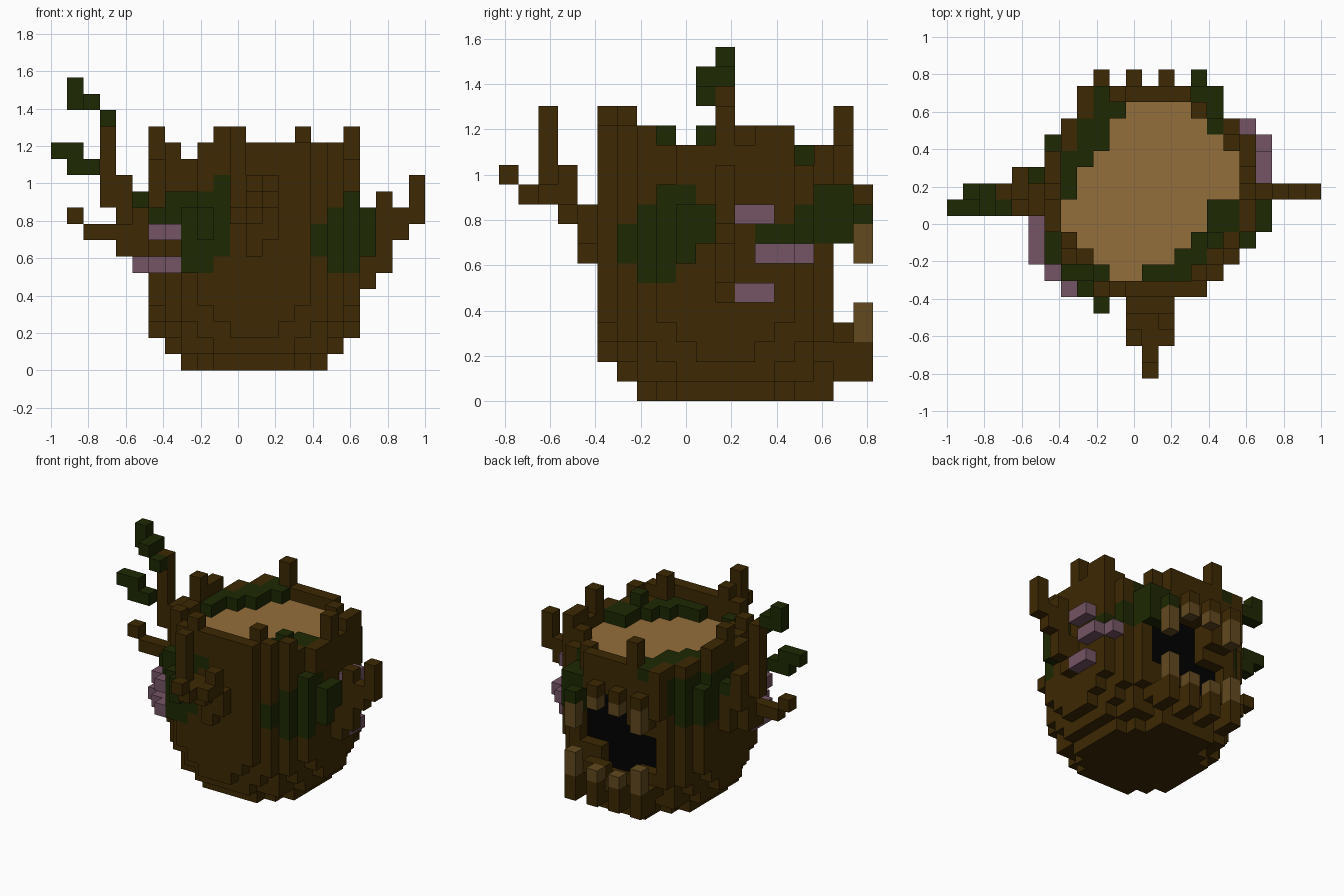
import bpy, bmesh

cube = bpy.data.objects.get("Cube")
if cube:
    bpy.data.objects.remove(cube, do_unlink=True)

U = 2 / 23                      # edge of one block
NX, NY = 23, 19                 # blocks across x and y

COLOURS = {
    "bark brown": (0.047, 0.022, 0.0008),
    "cut wood tan": (0.295, 0.158, 0.044),
    "moss green": (0.0122, 0.0215, 0.0008),
    "fungus mauve": (0.178, 0.09, 0.128),
    "tooth brown": (0.122, 0.067, 0.0135),
    "hollow black": (0.0004, 0.0004, 0.0004),
}
MATS = []
for name, rgb in COLOURS.items():
    m = bpy.data.materials.new(name)
    m.use_nodes = True
    m.diffuse_color = (*rgb, 1)
    m.node_tree.nodes["Principled BSDF"].inputs["Base Color"].default_value = (*rgb, 1)
    MATS.append(m)
BARK, TAN, MOSS, MAUVE, TOOTH, BLACK = range(6)

parts = {}


def box(part, i, j, k, mat=BARK):
    """Fill a block range; each axis is a number or an inclusive pair."""
    rng = [range(a[0], a[1] + 1) if isinstance(a, tuple) else (a,) for a in (i, j, k)]
    cells = parts.setdefault(part, {})
    for x in rng[0]:
        for y in rng[1]:
            for z in rng[2]:
                cells[x, y, z] = mat


def inside(c, ranges):
    return all(a <= v <= b for v, (a, b) in zip(c, ranges))


# Trunk: stacked discs that narrow at the foot
def disc(r2):
    return {(i, j) for i in range(NX) for j in range(NY)
            if (i - 12) ** 2 + (j - 11) ** 2 <= r2}


full = disc(46)
for k in range(12):
    for i, j in disc({0: 20, 1: 32, 2: 38, 3: 42}.get(k, 46)):
        box("trunk", i, j, k)
trunk = parts["trunk"]
box("trunk", (10, 14), 16, 0)
box("trunk", 8, 17, (9, 11))
box("trunk", 16, 17, (8, 10))

# Cut wood top: first and last block of each row
TOP = {16: (11, 14), 15: (10, 15), 14: (10, 16), 13: (9, 17), 12: (8, 17), 11: (8, 17),
       10: (7, 15), 9: (7, 15), 8: (8, 14), 7: (9, 13), 6: (10, 11)}
wood = {(i, j) for j, (a, b) in TOP.items() for i in range(a, b + 1)}
for i, j in wood:
    trunk[i, j, 11] = TAN

# Ragged rim: outer blocks stand higher than inner ones, some form spikes
SPIKES = {(6, 11), (10, 5), (10, 17), (15, 6), (18, 11), (11, 6)}
LOW = {(8, 16), (18, 9), (18, 10), (18, 12), (6, 9), (6, 10)}
# Notched columns end lower: position to top block and its colour
NOTCHES = {(18, 8): (10, MOSS), (15, 17): (10, MOSS), (16, 17): (10, MOSS),
           (16, 16): (10, MOSS), (16, 15): (11, MOSS), (17, 15): (11, BARK),
           (6, 14): (10, MOSS), (8, 6): (10, MOSS), (6, 8): (9, MOSS)}
rim_moss = {(9, 17), (9, 16), (10, 16), (8, 15), (9, 15), (8, 14), (9, 14),
            (7, 13), (8, 13), (7, 12), (7, 11), (16, 10), (17, 10), (16, 11), (16, 9),
            (17, 9), (15, 8), (16, 8), (14, 7), (15, 7), (12, 6), (13, 6), (14, 6), (9, 6)}
for i, j in (full | {(8, 17)}) - wood - set(NOTCHES):
    outer = any((i + a, j + b) not in full for a, b in ((1, 0), (-1, 0), (0, 1), (0, -1)))
    if (i, j) in SPIKES:
        top = 14
    else:
        top = 13 if outer and j < 15 and (i, j) not in LOW else 12
    box("rim", i, j, (12, top), MOSS if (i, j) in rim_moss else BARK)
box("rim", 16, 8, 13, MOSS)
for (i, j), (top, mat) in NOTCHES.items():
    for k in range(top + 1, 12):
        trunk.pop((i, j, k), None)
    trunk[i, j, top] = mat

# Moss patches on the sides of the trunk
PATCHES = [((8, 10), (4, 6), (7, 10)), ((8, 9), (4, 6), (6, 6)), ((6, 7), (5, 7), (9, 10)),
           ((10, 11), (5, 5), (11, 11)),
           ((17, 18), (7, 8), (6, 6)), ((16, 18), (6, 9), (7, 7)), ((16, 18), (6, 10), (8, 8)),
           ((17, 18), (7, 10), (9, 9)), ((17, 18), (8, 9), (10, 10)),
           ((14, 18), (13, 17), (8, 8)), ((14, 18), (15, 17), (9, 9)),
           ((15, 18), (16, 17), (10, 10)),
           ((6, 9), (11, 16), (9, 11)), ((6, 7), (12, 15), (8, 11))]
for c in trunk:
    if trunk[c] == BARK and any(inside(c, p) for p in PATCHES):
        trunk[c] = MOSS
box("moss_lumps", 19, 9, (7, 9), MOSS)
box("moss_lumps", 19, 10, (8, 9), MOSS)
box("moss_lumps", 9, 4, (8, 9), MOSS)
box("moss_lumps", 5, 12, 10, MOSS)
box("moss_lumps", 7, 6, (9, 10), MOSS)
box("moss_lumps", 6, 7, 9, MOSS)
box("moss_lumps", 8, 5, (6, 9), MOSS)

# Mouth hollow in the back, slanting down towards the right
MOUTH = [((9, 10), (4, 6)), ((11, 13), (3, 9)), ((14, 15), (5, 9))]
FRONT_GAPS = [((9, 15), (17, 17), (4, 7)), ((11, 14), (17, 17), (8, 9)),
              ((11, 12), (17, 17), (3, 3))]
for c in list(trunk):
    if any(inside(c, g) for g in FRONT_GAPS):
        del trunk[c]
    elif any(inside(c, (a, (16, 16), b)) for a, b in MOUTH):
        del trunk[c]
    elif any(inside(c, (a, (15, 15), b)) for a, b in MOUTH):
        trunk[c] = BLACK

# Lips and teeth
for i in (9, 11, 13, 15):
    side = i in (9, 15)
    box("lower_lip", i, (17, 18), (1, 2))
    box("lower_teeth", i, 18, (3, 4 if side else 3), TOOTH)
for i, low, high, mat in ((15, 7, 8, MOSS), (13, 9, 9, BARK), (11, 9, 9, BARK),
                          (9, 8, 9, BARK)):
    box("upper_teeth", i, 18, (low, high), TOOTH)
    box("upper_lip", i, 18, high + 1, mat)

# Shelf fungus on both sides
for c in ((5, (7, 9), 6), (6, (6, 7), 6), (7, (5, 6), 6), (6, (6, 7), 8), (7, (5, 6), 8)):
    box("right_fungus", *c, MAUVE)
for c in ((19, (12, 13), 9), (18, 14, 9), (19, (13, 14), 7), (18, (14, 15), 7),
          (19, (12, 13), 5)):
    box("left_fungus", *c, MAUVE)

# Right branch with leaves
for c in ((5, (10, 12), (7, 9)), (4, (10, 11), (7, 8)), (4, (11, 12), (9, 11)),
          (3, 11, (10, 15)), ((2, 3), 10, 8), (1, 10, 9)):
    box("right_branch", *c)
for c in ((3, 10, 15), (2, (10, 11), 16), (1, 11, (16, 17)), ((1, 2), 10, 12),
          ((0, 1), 10, 13)):
    box("right_leaves", *c, MOSS)

# Left branch
for c in ((19, 11, (5, 7)), (20, 11, (6, 10)), (21, 11, (8, 9)), (22, 11, (9, 11))):
    box("left_branch", *c)

# Front branch, stepping outwards and up
for c in ((12, 4, 7), ((12, 13), 4, 8), ((11, 13), 4, 9), (12, 3, 9), ((11, 13), 3, 10),
          (13, 3, 11), ((11, 13), 2, 10), (11, 2, (11, 14)), (12, 1, 10), (12, 0, 11)):
    box("front_branch", *c)

# Turn the block sets into meshes, keeping exposed faces only
occupied = {c for cells in parts.values() for c in cells}
SIDES = []
for axis in range(3):
    for s in (0, 1):
        quad = []
        for a, b in ((0, 0), (1, 0), (1, 1), (0, 1)):
            p = [0, 0, 0]
            p[axis], p[(axis + 1) % 3], p[(axis + 2) % 3] = s, a, b
            quad.append(p)
        n = [0, 0, 0]
        n[axis] = 1 if s else -1
        SIDES.append((n, quad if s else quad[::-1]))

for name, cells in parts.items():
    bm = bmesh.new()
    for c, mat in cells.items():
        for n, quad in SIDES:
            if tuple(a + b for a, b in zip(c, n)) in occupied:
                continue
            vs = [bm.verts.new(((c[0] + p[0] - NX / 2) * U, (c[1] + p[1] - NY / 2) * U,
                                (c[2] + p[2]) * U)) for p in quad]
            bm.faces.new(vs).material_index = mat
    bmesh.ops.remove_doubles(bm, verts=bm.verts[:], dist=1e-4)
    mesh = bpy.data.meshes.new(name)
    bm.to_mesh(mesh)
    bm.free()
    for m in MATS:
        mesh.materials.append(m)
    bpy.context.collection.objects.link(bpy.data.objects.new(name, mesh))
